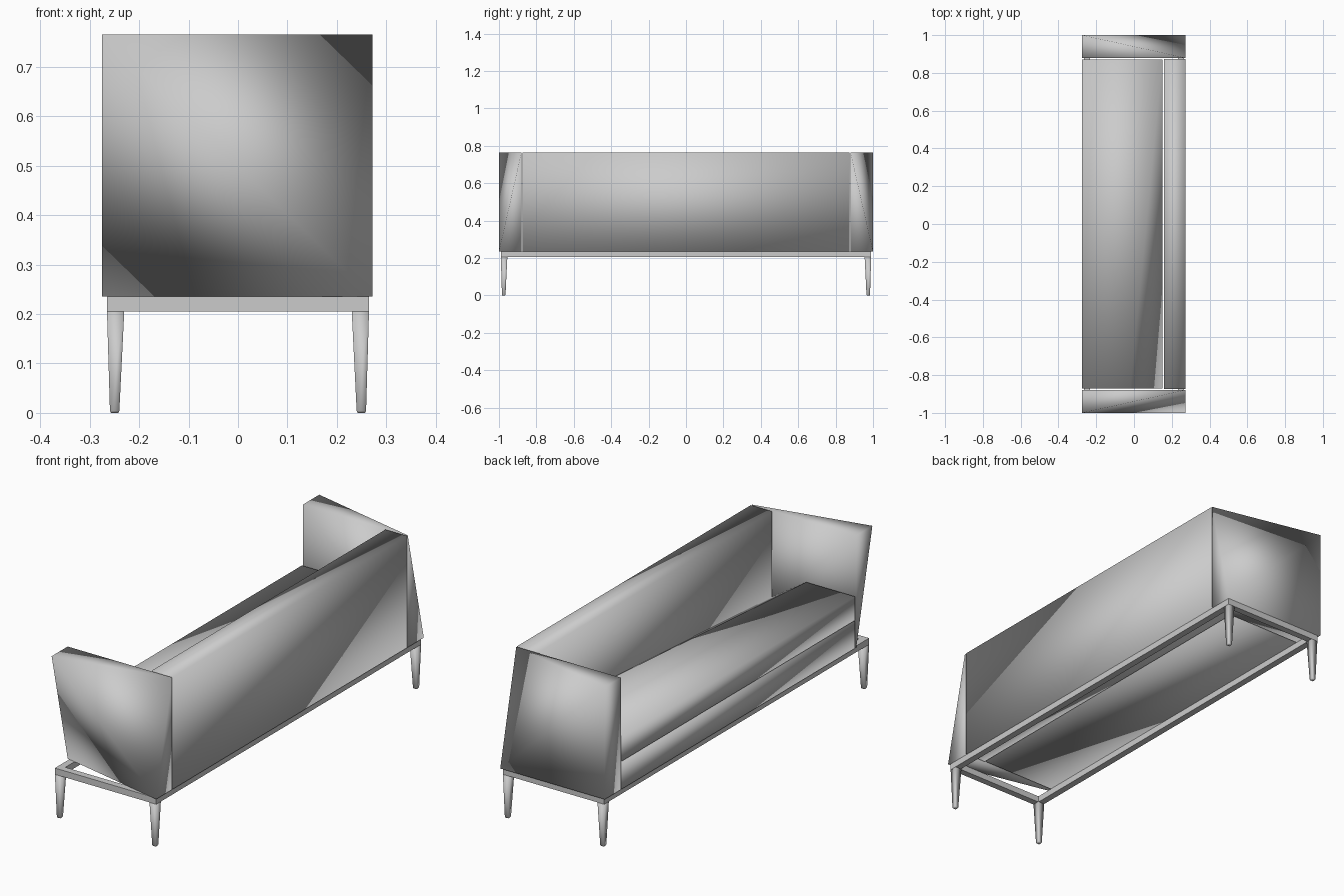
import bpy, bmesh, math
from itertools import product

if "Cube" in bpy.data.objects:
    bpy.data.objects.remove(bpy.data.objects["Cube"])


def finish(name, bm, soft=True):
    bmesh.ops.recalc_face_normals(bm, faces=bm.faces)
    me = bpy.data.meshes.new(name)
    bm.to_mesh(me)
    bm.free()
    ob = bpy.data.objects.new(name, me)
    bpy.context.collection.objects.link(ob)
    bpy.ops.object.select_all(action='DESELECT')
    ob.select_set(True)
    bpy.context.view_layer.objects.active = ob
    if soft:
        bpy.ops.object.shade_smooth()
    else:
        bpy.ops.object.shade_smooth_by_angle(angle=math.radians(35))
    return ob


def block(name, xs, ys, zs, moved=None):
    """Softly shaded box; moved maps corner signs to a new point, or None to cut the corner."""
    moved = moved or {}
    bm = bmesh.new()
    for c in product((0, 1), repeat=3):
        p = moved.get(c, (xs[c[0]], ys[c[1]], zs[c[2]]))
        if p is not None:
            bm.verts.new(p)
    bmesh.ops.convex_hull(bm, input=bm.verts)
    return finish(name, bm)


X = (-0.275, 0.272)
Z = (0.235, 0.765)

# Arms: blocks with clipped outer corners
block("front_arm", X, (-1.0, -0.88), Z, {(1, 0, 1): None, (0, 0, 0): None})
block("rear_arm", X, (0.88, 1.0), Z, {(1, 1, 1): None})

# Backrest and seat
block("backrest", (0.16, 0.272), (-0.873, 0.873), Z)
block("seat_cushion", (-0.275, 0.15), (-0.87, 0.87), (0.367, 0.48),
      {(1, 0, 1): (-0.02, -0.87, 0.48)})
block("seat_base", (-0.275, 0.15), (-0.87, 0.87), (0.235, 0.362))

# Base frame: four rails in one ring
FX, FY, W = 0.265, 0.99, 0.032
bm = bmesh.new()
rings = []
for z in (0.205, 0.235):
    for dx in (0, W):
        rings.append([bm.verts.new((sx * (FX - dx), sy * (FY - dx), z))
                      for sx, sy in ((-1, -1), (1, -1), (1, 1), (-1, 1))])
lo_out, lo_in, hi_out, hi_in = rings
for a, b in ((lo_out, hi_out), (hi_out, hi_in), (hi_in, lo_in), (lo_in, lo_out)):
    for i in range(4):
        j = (i + 1) % 4
        bm.faces.new((a[i], a[j], b[j], b[i]))
finish("base_frame", bm, soft=False)

# Tapered legs
for sx, sy in product((-1, 1), repeat=2):
    bm = bmesh.new()
    for z, outer, inner in ((0.0, 0.008, 0.023), (0.004, 0.006, 0.025), (0.206, 0.0, 0.035)):
        for u, v in product((outer, inner), repeat=2):
            bm.verts.new((sx * (FX - u), sy * (FY - v), z))
    bmesh.ops.convex_hull(bm, input=bm.verts)
    finish(("front" if sy < 0 else "rear") + ("_left_leg" if sx < 0 else "_right_leg"), bm)
